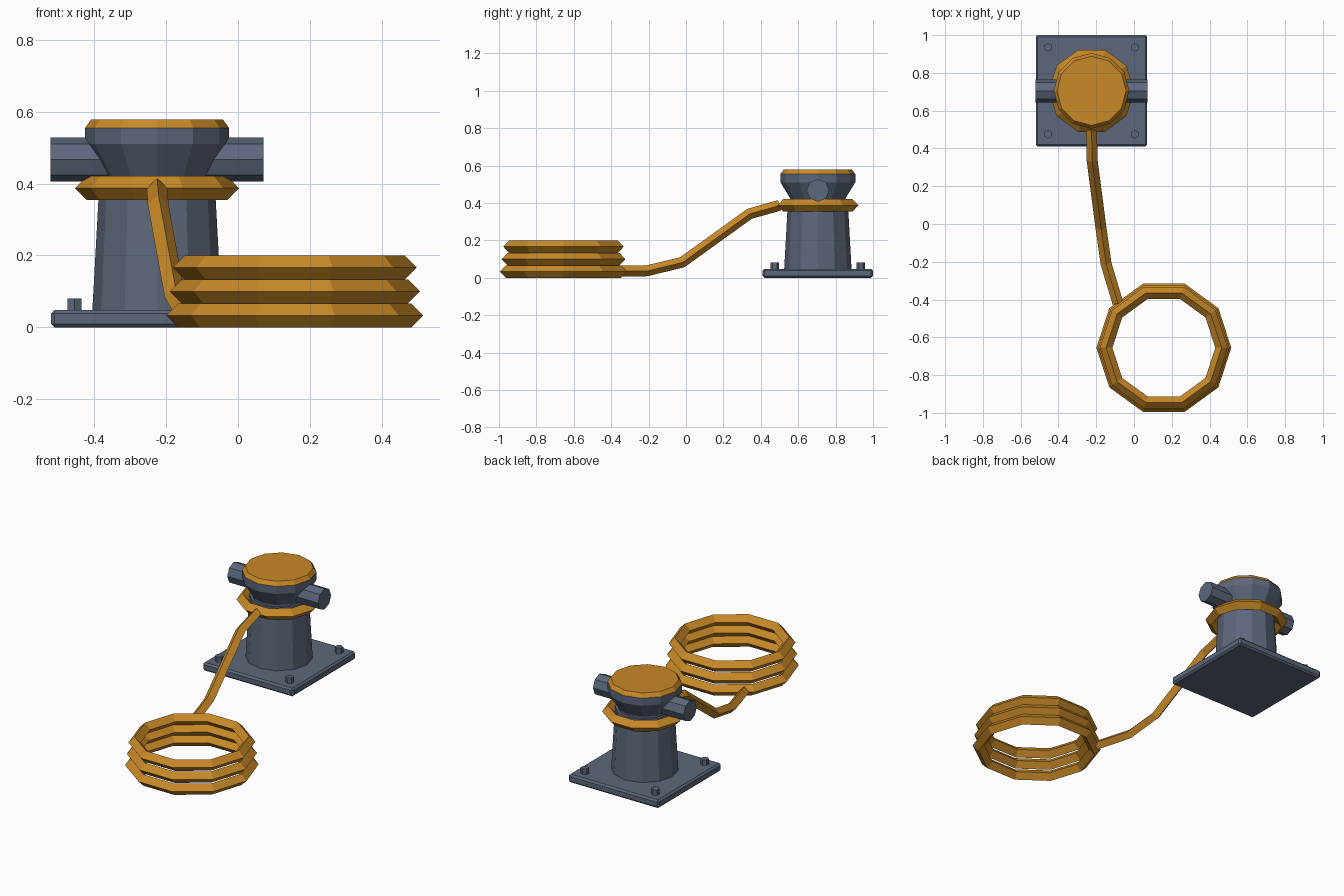
import bpy
import bmesh
from math import cos, sin, pi

if "Cube" in bpy.data.objects:
    bpy.data.objects.remove(bpy.data.objects["Cube"])


def material(name, rgb):
    mat = bpy.data.materials.new(name)
    mat.use_nodes = True
    color = (*rgb, 1)
    mat.diffuse_color = color
    mat.node_tree.nodes["Principled BSDF"].inputs["Base Color"].default_value = color
    return mat


steel = material("blue grey steel", (0.107, 0.137, 0.20))
orange = material("rope orange", (0.58, 0.25, 0.02))

PX, PY = -0.225, 0.705      # post axis
CX, CY = 0.158, -0.655      # coil axis
TUBE = 0.0333               # rope half thickness


def finish(name, mat):
    obj = bpy.context.object
    obj.name = name
    obj.data.materials.append(mat)
    return obj


def lathe(name, profile, mat, sides=12):
    """Faceted turned shape around the post axis, closed at both ends."""
    bm = bmesh.new()
    rings = [[bm.verts.new((r * cos(2 * pi * i / sides), r * sin(2 * pi * i / sides), z))
              for i in range(sides)] for r, z in profile]
    for low, high in zip(rings, rings[1:]):
        for i in range(sides):
            j = (i + 1) % sides
            bm.faces.new((low[i], low[j], high[j], high[i]))
    bm.faces.new(rings[0][::-1])
    bm.faces.new(rings[-1])
    mesh = bpy.data.meshes.new(name)
    bm.to_mesh(mesh)
    bm.free()
    mesh.materials.append(mat)
    obj = bpy.data.objects.new(name, mesh)
    obj.location = (PX, PY, 0)
    bpy.context.collection.objects.link(obj)


def rope_ring(name, x, y, z, outer):
    bpy.ops.mesh.primitive_torus_add(major_segments=10, minor_segments=4,
                                     major_radius=outer - TUBE, minor_radius=TUBE,
                                     location=(x, y, z))
    finish(name, orange)


# Base plate with chamfered edges
bpy.ops.mesh.primitive_cube_add(size=1, location=(PX, PY, 0.024))
plate = finish("base_plate", steel)
plate.scale = (0.59, 0.59, 0.048)
bpy.ops.object.transform_apply(location=False, rotation=False, scale=True)
chamfer = plate.modifiers.new("chamfer", "BEVEL")
chamfer.width = 0.01
chamfer.segments = 1

# Hexagonal bolts at the corners
for sx in (-1, 1):
    for sy in (-1, 1):
        bpy.ops.mesh.primitive_cylinder_add(vertices=6, radius=0.0225, depth=0.041,
                                            location=(PX + sx * 0.23, PY + sy * 0.23, 0.0605))
        finish("corner_bolt", steel)

# Tapered post, flared head and painted cap
lathe("post", [(0.18, 0.046), (0.16, 0.41)], steel)
lathe("flared_head", [(0.145, 0.405), (0.145, 0.42), (0.2, 0.51), (0.2, 0.555)], steel)
lathe("cap", [(0.2, 0.555), (0.183, 0.578)], orange)

# Cross bar through the head
bpy.ops.mesh.primitive_cylinder_add(vertices=8, radius=0.061, depth=0.592,
                                    location=(PX, PY, 0.467), rotation=(0, pi / 2, 0))
finish("cross_bar", steel)

# Rope turn around the post and the stacked coil on the ground
rope_ring("post_rope_turn", PX, PY, 0.387, 0.228)
for i in range(3):
    rope_ring("coil_turn", CX, CY, TUBE * (2 * i + 1), 0.357 - 0.009 * i)

# Slack rope between post and coil
path = [(-0.225, 0.50, 0.387), (-0.222, 0.34, 0.342), (-0.175, -0.02, 0.083),
        (-0.148, -0.21, 0.037), (-0.085, -0.42, 0.035)]
curve = bpy.data.curves.new("slack_rope", "CURVE")
curve.dimensions = "3D"
curve.twist_mode = "Z_UP"
curve.bevel_depth = 0.029
curve.bevel_resolution = 0
curve.use_fill_caps = True
spline = curve.splines.new("POLY")
spline.points.add(len(path) - 1)
for point, co in zip(spline.points, path):
    point.co = (*co, 1)
spline.use_smooth = False
curve.materials.append(orange)
bpy.context.collection.objects.link(bpy.data.objects.new("slack_rope", curve))
